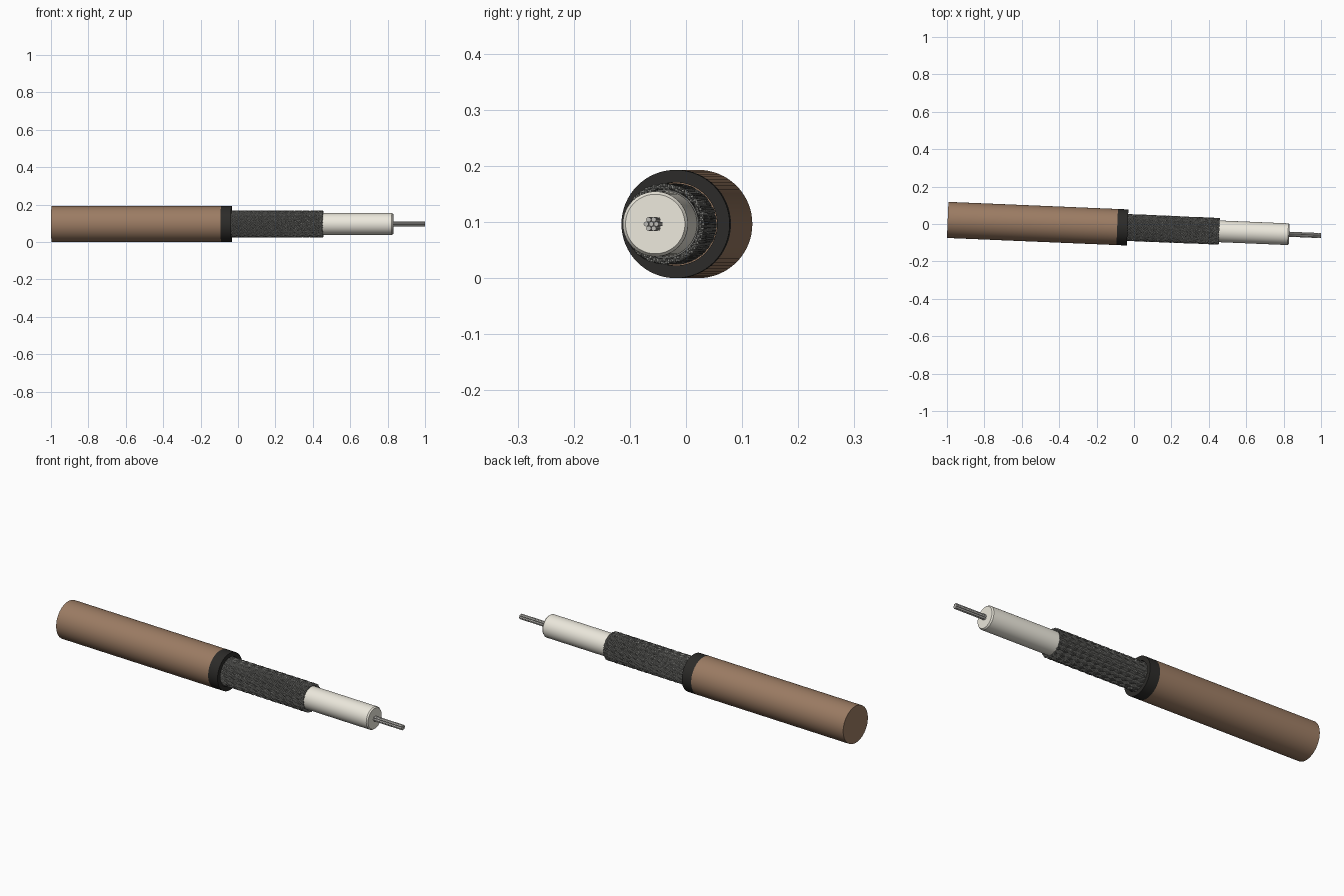
import bpy, bmesh, math
from mathutils import Matrix

if "Cube" in bpy.data.objects:
    bpy.data.objects.remove(bpy.data.objects["Cube"])

# Cable frame: local x runs along the cable, slightly yawed, lying on the ground
R = 0.0965
POSE = Matrix.Translation((0, -0.02, R)) @ Matrix.Rotation(math.atan(-0.042), 4, 'Z')


def material(name, rgb):
    m = bpy.data.materials.new(name)
    m.diffuse_color = (*rgb, 1)
    m.use_nodes = True
    m.node_tree.nodes["Principled BSDF"].inputs["Base Color"].default_value = m.diffuse_color
    return m


BROWN = material("brown_sheath", (0.33, 0.20, 0.125))
BLACK = material("black_rubber", (0.025, 0.024, 0.022))
CREAM = material("cream_plastic", (0.84, 0.81, 0.72))
BRAID = material("braid_metal", (0.24, 0.24, 0.225))
WIRE = material("wire_metal", (0.5, 0.49, 0.46))


def lathe(name, profile, mat, n=64, closed=False):
    """Spin an (x, radius) profile around the cable axis."""
    bm = bmesh.new()
    rings = [[bm.verts.new((x, r * math.cos(2 * math.pi * k / n), r * math.sin(2 * math.pi * k / n)))
              for k in range(n)] for x, r in profile]
    pairs = list(zip(rings, rings[1:]))
    if closed:
        pairs.append((rings[-1], rings[0]))
    else:
        bm.faces.new(rings[0])
        bm.faces.new(rings[-1])
    for a, b in pairs:
        for k in range(n):
            j = (k + 1) % n
            bm.faces.new((a[k], a[j], b[j], b[k]))
    bmesh.ops.recalc_face_normals(bm, faces=bm.faces)
    me = bpy.data.meshes.new(name)
    bm.to_mesh(me)
    bm.free()
    me.materials.append(mat)
    ob = bpy.data.objects.new(name, me)
    bpy.context.collection.objects.link(ob)
    ob.matrix_world = POSE
    bpy.ops.object.select_all(action='DESELECT')
    ob.select_set(True)
    bpy.context.view_layer.objects.active = ob
    bpy.ops.object.shade_smooth_by_angle(angle=math.radians(35))
    return ob


def wires(name, paths, radius, mat, res):
    """Round wires swept along lists of points."""
    cu = bpy.data.curves.new(name, 'CURVE')
    cu.dimensions = '3D'
    cu.bevel_depth = radius
    cu.bevel_resolution = res
    cu.use_fill_caps = True
    for pts in paths:
        s = cu.splines.new('POLY')
        s.points.add(len(pts) - 1)
        for p, co in zip(s.points, pts):
            p.co = (*co, 1)
    cu.materials.append(mat)
    ob = bpy.data.objects.new(name, cu)
    bpy.context.collection.objects.link(ob)
    ob.matrix_world = POSE
    return ob


# Outer sheath and the dark inner collar at its cut end
lathe("outer_sheath", [(-0.997, R), (-0.09, R)], BROWN)
lathe("rubber_collar", [(-0.09, R), (-0.034, R), (-0.034, 0.074), (-0.09, 0.074)], BLACK, closed=True)

# Insulating core with a small chamfer at the tip, and the shield backing
lathe("insulating_core", [(-0.1, 0.058), (0.824, 0.058), (0.831, 0.053)], CREAM)
lathe("shield_backing", [(-0.09, 0.0612), (0.45, 0.0612), (0.45, 0.0585), (-0.09, 0.0585)], BRAID, closed=True)

# Woven shield: two sets of opposed helices passing over and under each other
N, X0, X1, SEG = 16, -0.07, 0.455, 96
OMEGA = 2 * math.pi * 0.75 / (X1 - X0)
paths = []
for sign in (1, -1):
    for i in range(N):
        for w in (-1, 0, 1):
            pts = []
            for k in range(SEG + 1):
                x = X0 + (X1 - X0) * k / SEG
                t = sign * OMEGA * (x - X0) + 2 * math.pi * i / N + w * 0.118
                r = 0.0668 + sign * 0.0028 * math.cos(N * (OMEGA * (x - X0) + sign * w * 0.059))
                pts.append((x, r * math.cos(t), r * math.sin(t)))
            paths.append(pts)
wires("braided_shield", paths, 0.0031, BRAID, 0)

# Seven-strand centre conductor
spots = [(0, 0)] + [(0.009 * math.cos(a * math.pi / 3), 0.009 * math.sin(a * math.pi / 3)) for a in range(6)]
wires("centre_conductor", [[(0.8, y, z), (1.0, y, z)] for y, z in spots], 0.0046, WIRE, 2)
